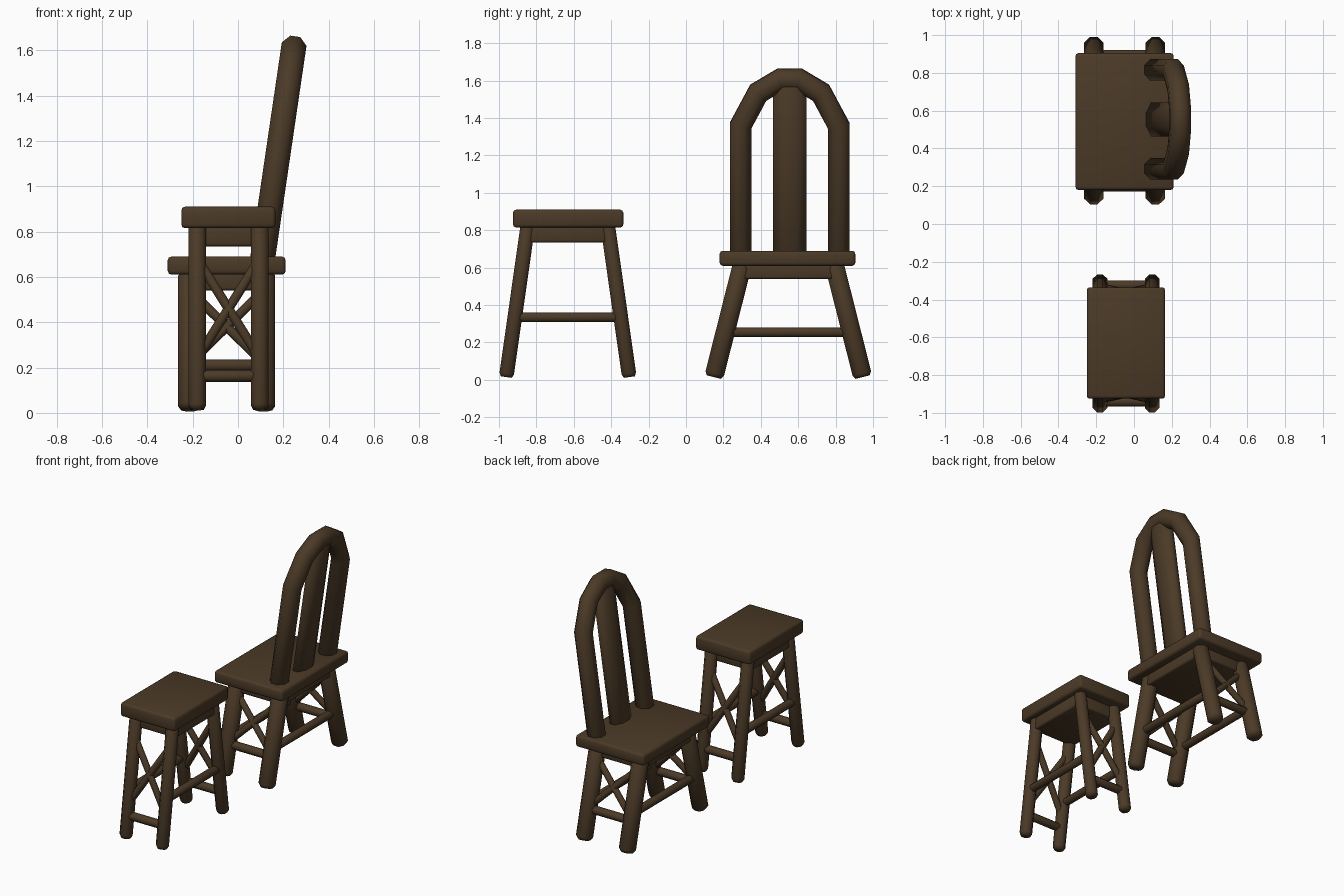
import bpy, bmesh
from mathutils import Vector

if "Cube" in bpy.data.objects:
    bpy.data.objects.remove(bpy.data.objects["Cube"])

wood = bpy.data.materials.new("dark_brown_wood")
wood.diffuse_color = (0.070, 0.042, 0.020, 1)
wood.use_nodes = True
wood.node_tree.nodes["Principled BSDF"].inputs["Base Color"].default_value = wood.diffuse_color


def finish(name, bm):
    bmesh.ops.recalc_face_normals(bm, faces=bm.faces)
    me = bpy.data.meshes.new(name)
    bm.to_mesh(me)
    bm.free()
    for p in me.polygons:
        p.use_smooth = True
    me.materials.append(wood)
    ob = bpy.data.objects.new(name, me)
    bpy.context.collection.objects.link(ob)
    return ob


def block(name, lo, hi, bevel):
    """Box between two corners with softened edges."""
    lo, hi = Vector(lo), Vector(hi)
    bm = bmesh.new()
    bmesh.ops.create_cube(bm, size=1)
    for v in bm.verts:
        v.co = Vector([(lo[i] + hi[i]) / 2 + v.co[i] * (hi[i] - lo[i]) for i in range(3)])
    bmesh.ops.bevel(bm, geom=bm.edges[:], offset=bevel, segments=2, profile=0.5, affect='EDGES')
    return finish(name, bm)


def beam(name, path, hu, hv, ref=(1, 0, 0), cut=0.3, tip=0.02):
    """Rounded-square bar swept along a path, with softened tips."""
    pts = [Vector(p) for p in path]
    d0, d1 = (pts[1] - pts[0]).normalized(), (pts[-1] - pts[-2]).normalized()
    stations = [pts[0]] + [pts[0] + d0 * tip] + pts[1:-1] + [pts[-1] - d1 * tip] + [pts[-1]]
    c = 1 - cut * 2
    section = [(1, c), (c, 1), (-c, 1), (-1, c), (-1, -c), (-c, -1), (c, -1), (1, -c)]
    bm = bmesh.new()
    rings, last = [], len(stations) - 1
    for i, p in enumerate(stations):
        a = (p - stations[i - 1]).normalized() if i > 0 else d0
        b = (stations[i + 1] - p).normalized() if i < last else d1
        t = (a + b).normalized()
        u = Vector(ref)
        u = (u - t * u.dot(t)).normalized()
        v = t.cross(u)
        s = 0.75 if i in (0, last) else 1
        miter = 1 / max(0.5, t.dot(b))
        rings.append([bm.verts.new(p + u * hu * s * x + v * hv * s * miter * y) for x, y in section])
    for r, q in zip(rings, rings[1:]):
        for k in range(8):
            bm.faces.new((r[k], r[(k + 1) % 8], q[(k + 1) % 8], q[k]))
    bm.faces.new(rings[0])
    bm.faces.new(rings[-1])
    return finish(name, bm)


def base(kind, cx, cy, dx, foot, top, leg, rail_z, end_z, brace, rod):
    """Four splayed legs, long rails, end rails and crossed end braces."""
    z0, z1 = 0.015, top[1]

    def spread(z):
        return foot + (top[0] - foot) * (z - z0) / (z1 - z0)

    for sx in (-1, 1):
        x = cx + sx * dx
        for sy in (-1, 1):
            beam(f"{kind}_leg", [(x, cy + sy * spread(z0), z0), (x, cy + sy * spread(z1), z1)], leg, leg)
        w = spread(rail_z)
        beam(f"{kind}_long_rail", [(x, cy - w, rail_z), (x, cy + w, rail_z)], rod, rod)
    for sy in (-1, 1):
        y = cy + sy * spread(end_z)
        beam(f"{kind}_end_rail", [(cx - dx, y, end_z), (cx + dx, y, end_z)], rod, rod, (0, 1, 0))
        for sx in (-1, 1):
            beam(f"{kind}_cross_brace",
                 [(cx - sx * dx, cy + sy * spread(brace[0]), brace[0]),
                  (cx + sx * dx, cy + sy * spread(brace[1]), brace[1])],
                 rod * 0.8, rod * 0.8, (0, 1, 0))


# Stool
block("stool_seat", (-0.25, -0.925, 0.815), (0.165, -0.335, 0.91), 0.016)
block("stool_apron", (-0.205, -0.855, 0.735), (0.125, -0.41, 0.83), 0.012)
base("stool", -0.042, -0.632, 0.138, 0.329, (0.213, 0.83), 0.039, 0.335, 0.163, (0.24, 0.68), 0.026)

# Chair seat and base
block("chair_seat", (-0.31, 0.18, 0.61), (0.21, 0.905, 0.69), 0.016)
block("chair_apron", (-0.255, 0.265, 0.54), (0.155, 0.825, 0.63), 0.012)
base("chair", -0.05, 0.547, 0.163, 0.398, (0.245, 0.62), 0.051, 0.255, 0.21, (0.22, 0.54), 0.026)


# Chair back, leaning away from the seat
def lean(y, z):
    return (0.11 + 0.147 * (z - 0.69), y, z)


normal = (1, 0, -0.147)
half = [(-0.262, 0.64), (-0.262, 1.36), (-0.168, 1.535), (-0.05, 1.605)]
outline = half + [(-y, z) for y, z in reversed(half)]
beam("chair_back_arch", [lean(0.554 + y, z) for y, z in outline], 0.055, 0.057, normal)
beam("chair_back_slat", [lean(0.554, 0.64), lean(0.554, 1.62)], 0.045, 0.09, normal)
